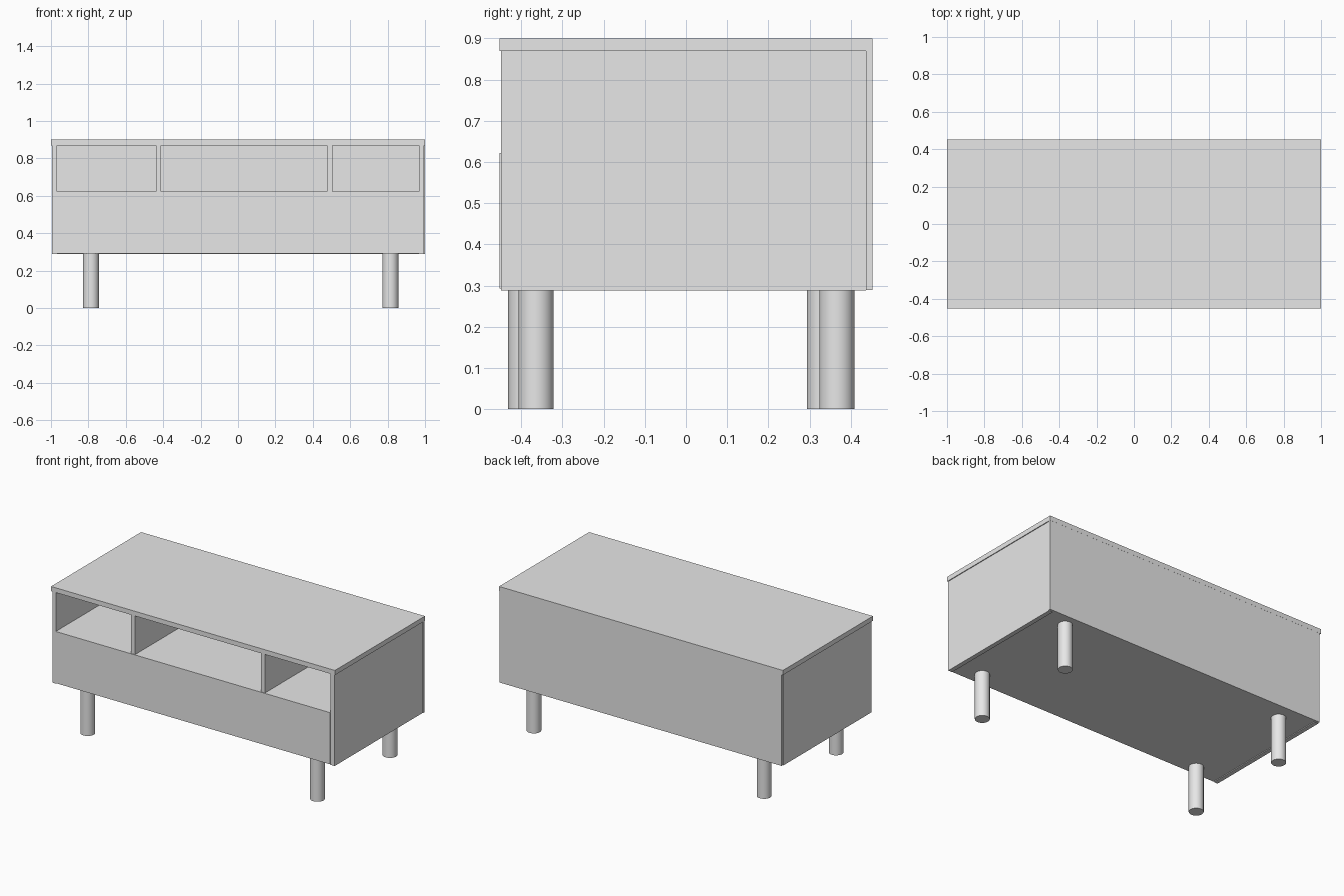
import bpy

if "Cube" in bpy.data.objects:
    bpy.data.objects.remove(bpy.data.objects["Cube"])

grey = bpy.data.materials.new("light grey")
grey.diffuse_color = (0.8, 0.8, 0.8, 1)
grey.use_nodes = True
grey.node_tree.nodes["Principled BSDF"].inputs["Base Color"].default_value = grey.diffuse_color


def box(name, x0, x1, y0, y1, z0, z1):
    bpy.ops.mesh.primitive_cube_add(size=1, location=((x0 + x1) / 2, (y0 + y1) / 2, (z0 + z1) / 2))
    ob = bpy.context.object
    ob.name = name
    ob.scale = (x1 - x0, y1 - y0, z1 - z0)
    bpy.ops.object.transform_apply(location=False, rotation=False, scale=True)
    ob.data.materials.append(grey)
    return ob


def leg(name, x, y, top=0.295, radius=0.0425):
    bpy.ops.mesh.primitive_cylinder_add(vertices=48, radius=radius, depth=top, location=(x, y, top / 2))
    ob = bpy.context.object
    ob.name = name
    ob.data.materials.append(grey)
    bpy.ops.object.shade_smooth_by_angle()


# Table top, overhanging the sides slightly
box("table_top", -1, 1, -0.453, 0.453, 0.87, 0.90)

# Side panels
box("left_side_panel", -0.994, -0.967, -0.449, 0.437, 0.288, 0.87)
box("right_side_panel", 0.967, 0.995, -0.449, 0.437, 0.288, 0.87)

# Back panel
box("back_panel", -0.99, 0.999, 0.437, 0.4525, 0.289, 0.87)

# Drawer block with its top acting as the open shelf floor
box("drawer_block", -0.967, 0.967, -0.453, 0.437, 0.293, 0.622)

# Dividers between the three open compartments
box("left_divider", -0.438, -0.411, -0.449, 0.437, 0.622, 0.87)
box("right_divider", 0.477, 0.504, -0.449, 0.437, 0.622, 0.87)

# Round legs
leg("front_left_leg", -0.786, -0.389)
leg("back_left_leg", -0.786, 0.336)
leg("front_right_leg", 0.815, -0.364)
leg("back_right_leg", 0.815, 0.366)
